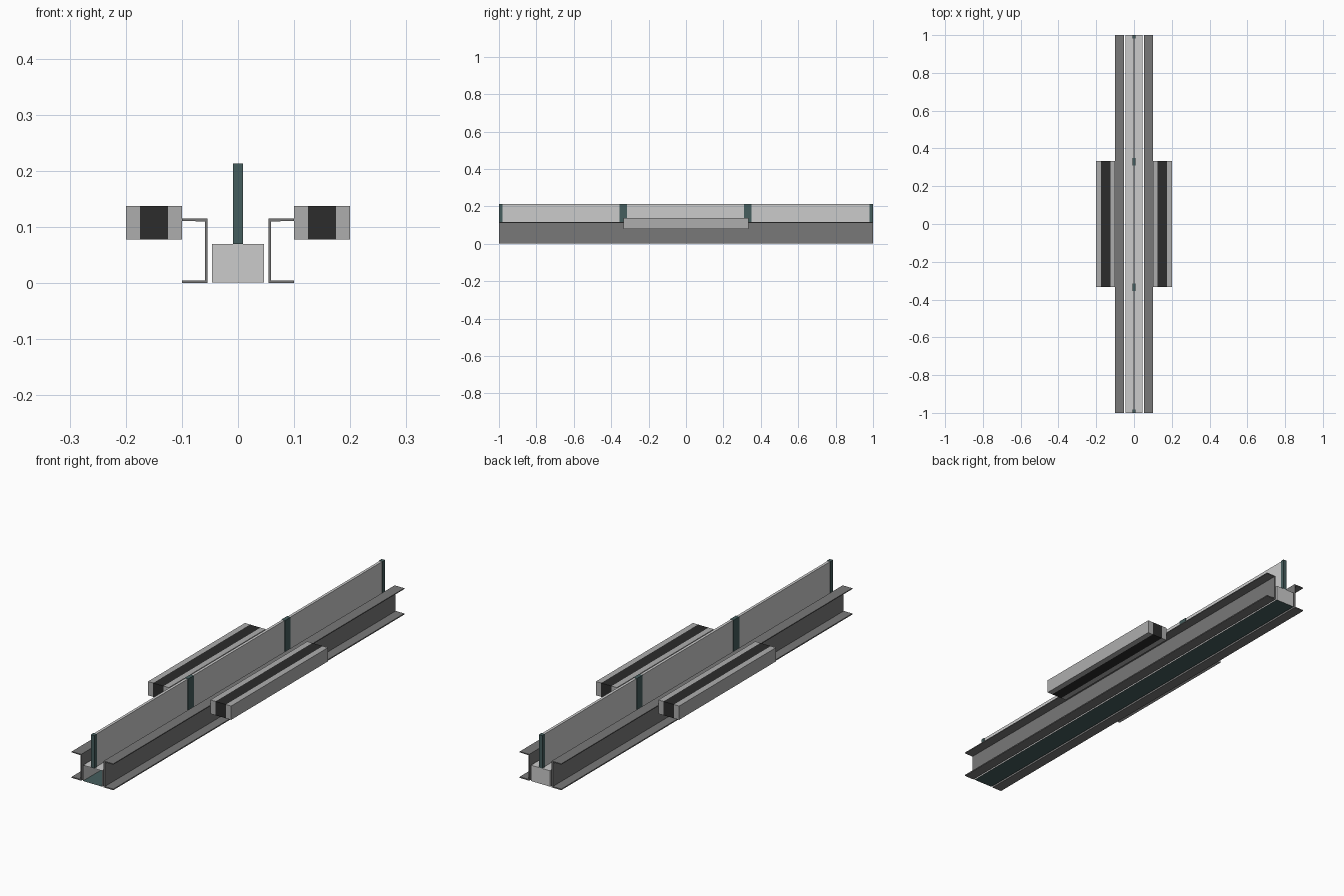
import bpy, bmesh

if "Cube" in bpy.data.objects:
    bpy.data.objects.remove(bpy.data.objects["Cube"])


def material(name, rgb):
    m = bpy.data.materials.new(name)
    m.diffuse_color = (*rgb, 1)
    m.use_nodes = True
    m.node_tree.nodes["Principled BSDF"].inputs["Base Color"].default_value = m.diffuse_color
    return m


STEEL = material("dark_steel", (0.19, 0.19, 0.19))
GREY = material("mid_grey", (0.42, 0.42, 0.42))
BLACK = material("black_rubber", (0.025, 0.025, 0.025))
TEAL = material("dark_teal", (0.06, 0.11, 0.11))


def finish(name, bm, mat=None):
    bmesh.ops.recalc_face_normals(bm, faces=bm.faces)
    mesh = bpy.data.meshes.new(name)
    bm.to_mesh(mesh)
    bm.free()
    ob = bpy.data.objects.new(name, mesh)
    bpy.context.collection.objects.link(ob)
    if mat:
        mesh.materials.append(mat)
    return ob


def box(name, x, y, z, mat=None):
    bm = bmesh.new()
    bmesh.ops.create_cube(bm, size=1)
    for v in bm.verts:
        for i, (lo, hi) in enumerate((x, y, z)):
            v.co[i] = lo if v.co[i] < 0 else hi
    return finish(name, bm, mat)


def extrude_y(name, profile, y0, y1, mat=None, caps=True):
    """Extrude an (x, z) outline along y."""
    bm = bmesh.new()
    a = [bm.verts.new((x, y0, z)) for x, z in profile]
    b = [bm.verts.new((x, y1, z)) for x, z in profile]
    n = len(profile)
    for i in range(n):
        j = (i + 1) % n
        bm.faces.new((a[i], a[j], b[j], b[i]))
    bm.faces.new(b)
    if caps:
        bm.faces.new(a[::-1])
    return finish(name, bm, mat)


# Central duct: open at the front, closed at the back, teal underside
duct = extrude_y("duct", [(-0.046, 0.001), (0.046, 0.001), (0.046, 0.07), (-0.046, 0.07)],
                 -1, 1, caps=False)
duct.data.materials.append(None)
duct.data.materials.append(TEAL)
for p in duct.data.polygons:
    if p.center.z < 0.01:
        p.material_index = 1

# Posts and the panels between them
posts = [(-1, -0.982), (-0.355, -0.315), (0.31, 0.35), (0.982, 1)]
for y in posts:
    box("post", (-0.0085, 0.0085), y, (0.07, 0.213), TEAL)
for a, b in zip(posts, posts[1:]):
    box("panel", (-0.006, 0.006), (a[1], b[0]), (0.07, 0.212))

# Outward-facing channel rails and layered side pads
channel = [(0.054, 0), (0.1, 0), (0.1, 0.005), (0.059, 0.005),
           (0.059, 0.11), (0.1, 0.111), (0.1, 0.115), (0.054, 0.115)]
for side, s in (("left", -1), ("right", 1)):
    extrude_y(f"channel_rail_{side}", [(s * x, z) for x, z in channel], -1, 1, STEEL)
    for part, x0, x1, mat in (("inner", 0.1, 0.125, GREY), ("core", 0.125, 0.175, BLACK),
                              ("outer", 0.175, 0.2, GREY)):
        box(f"pad_{part}_{side}", sorted((s * x0, s * x1)), (-0.333, 0.333), (0.078, 0.138), mat)
